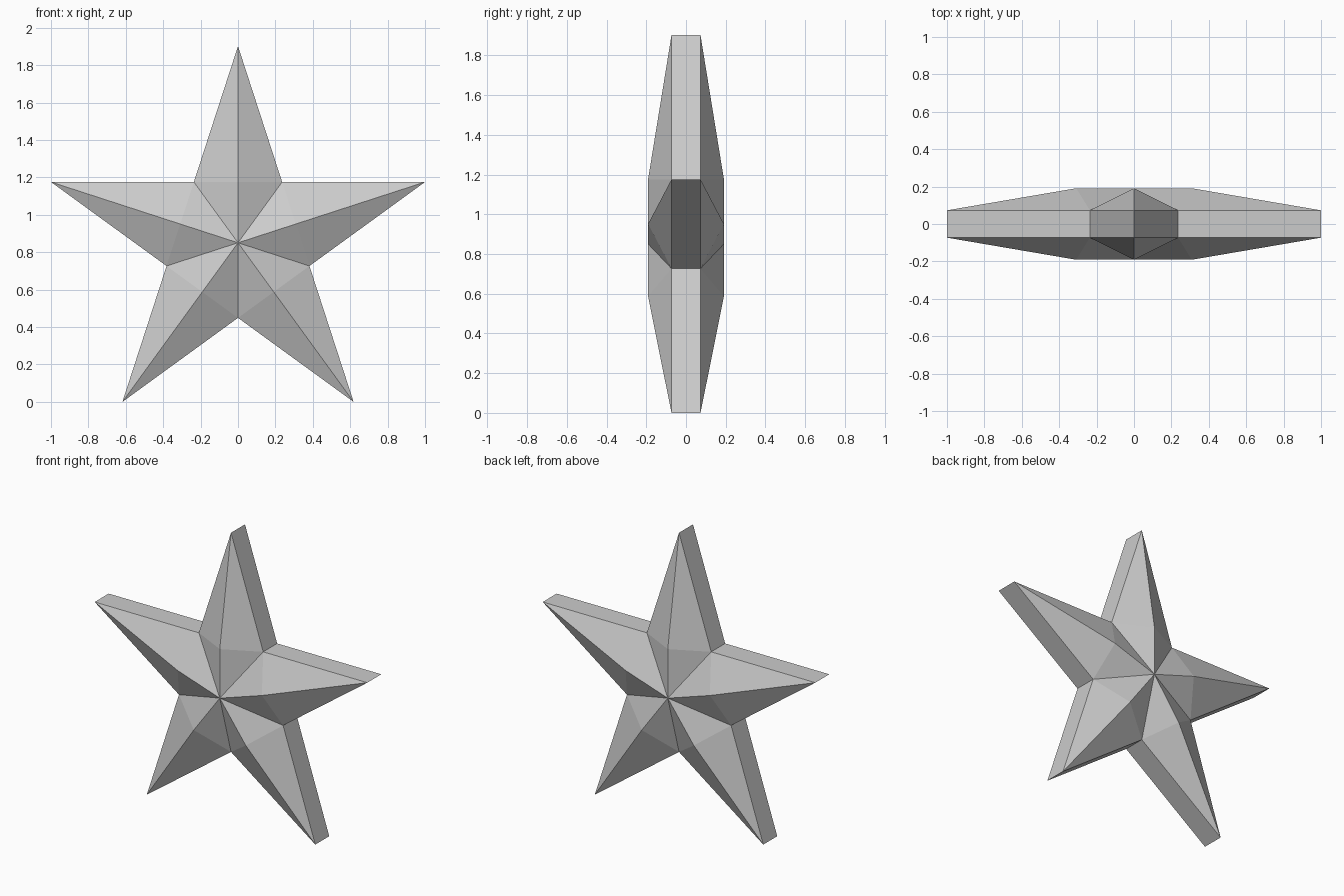
import bpy, bmesh
from math import sin, cos, pi

if "Cube" in bpy.data.objects:
    bpy.data.objects.remove(bpy.data.objects["Cube"])

OUTER = 1 / cos(pi / 10)                            # tip radius, gives a width of 2
INNER = OUTER * cos(2 * pi / 5) / cos(pi / 5)       # notch radius of a regular star
RIDGE = INNER * cos(pi / 5)                         # where each arm's ridge starts to slope
CENTRE_Z = OUTER * cos(pi / 5)
RIM_Y, RIDGE_Y = 0.073, 0.191                       # half depths

bm = bmesh.new()


def vert(radius, step, y):
    a = step * pi / 5
    return bm.verts.new((radius * sin(a), y, CENTRE_Z + radius * cos(a)))


# Faceted front and back
rims = []
for side in (-1, 1):
    rim = [vert(INNER if i % 2 else OUTER, i, side * RIM_Y) for i in range(10)]
    hub = vert(0, 0, side * RIDGE_Y)
    for i in range(0, 10, 2):
        ridge = vert(RIDGE, i, side * RIDGE_Y)
        for notch in (rim[i - 1], rim[i + 1]):
            bm.faces.new((hub, notch, ridge))
            bm.faces.new((ridge, notch, rim[i]))
    rims.append(rim)

# Straight outer edge
front, back = rims
for i in range(10):
    j = (i + 1) % 10
    bm.faces.new((front[i], front[j], back[j], back[i]))

bmesh.ops.recalc_face_normals(bm, faces=bm.faces)
mesh = bpy.data.meshes.new("star")
bm.to_mesh(mesh)
bm.free()
bpy.context.collection.objects.link(bpy.data.objects.new("star", mesh))
